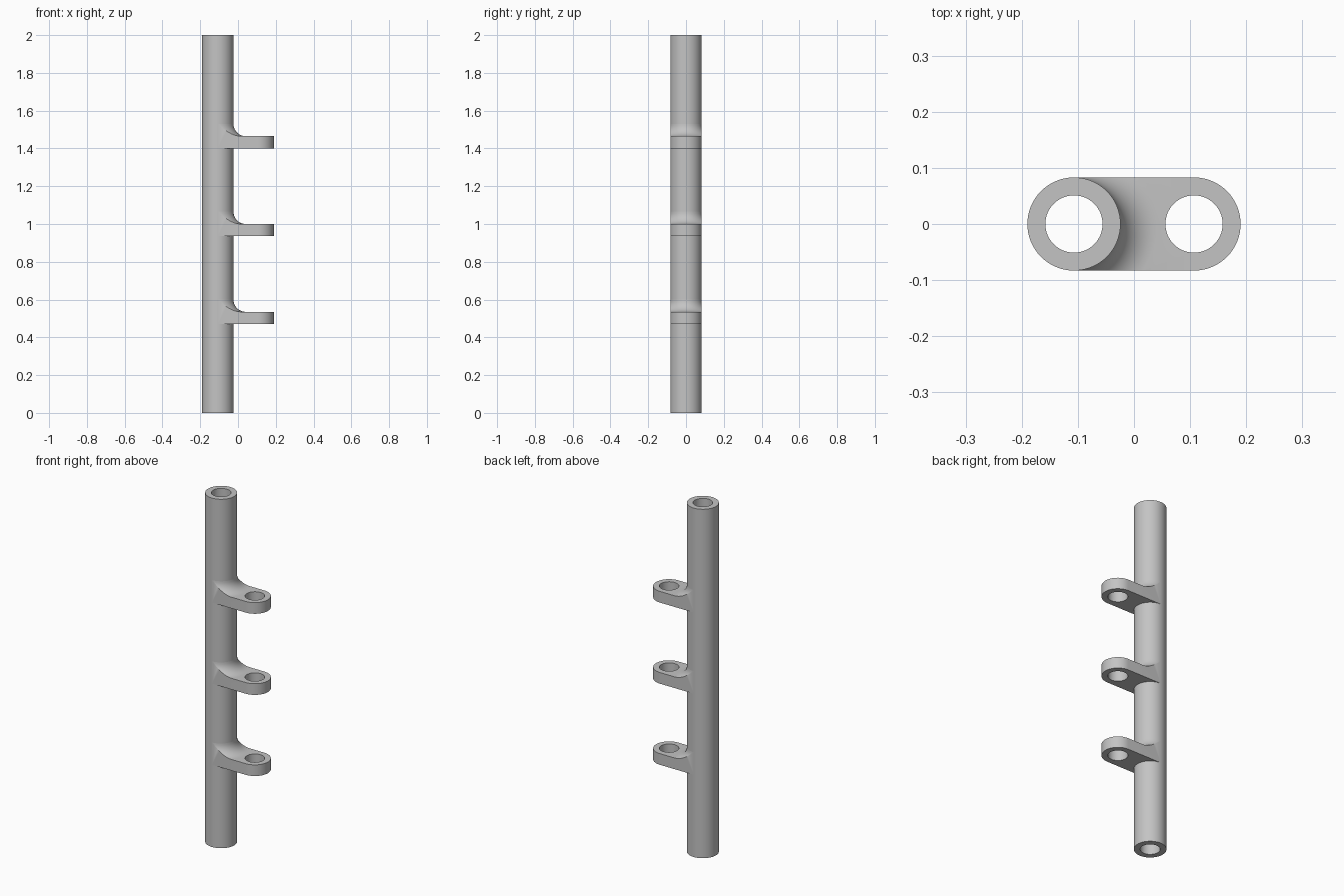
import bpy, bmesh, math

if "Cube" in bpy.data.objects:
    bpy.data.objects.remove(bpy.data.objects["Cube"])

R_OUT, R_IN = 0.083, 0.051      # tube and lug radii, bore radius
CX = 0.107                      # tube axis at -CX, lug hole axis at +CX
FILLET, THICK = 0.065, 0.064    # fillet radius, lug thickness
N, M = 32, 10                   # segments per half circle, fillet steps

grey = bpy.data.materials.new("light_grey")
grey.diffuse_color = (0.55, 0.55, 0.55, 1)
grey.use_nodes = True
grey.node_tree.nodes["Principled BSDF"].inputs["Base Color"].default_value = grey.diffuse_color


def finish(name, bm):
    bmesh.ops.remove_doubles(bm, verts=bm.verts, dist=1e-5)
    bmesh.ops.recalc_face_normals(bm, faces=bm.faces)
    me = bpy.data.meshes.new(name)
    bm.to_mesh(me)
    bm.free()
    me.materials.append(grey)
    ob = bpy.data.objects.new(name, me)
    bpy.context.collection.objects.link(ob)
    bpy.ops.object.select_all(action='DESELECT')
    ob.select_set(True)
    bpy.context.view_layer.objects.active = ob
    bpy.ops.object.shade_smooth_by_angle(angle=math.radians(35))
    return ob


def strip(bm, a, b):
    """Quads between two equally long rows of points."""
    for i in range(len(a) - 1):
        pts = []
        for p in (a[i], a[i + 1], b[i + 1], b[i]):
            if p not in pts:
                pts.append(p)
        bm.faces.new([bm.verts.new(p) for p in pts])


def arc(cx, r, z, side=1):
    """Half circle on the +x (side 1) or -x (side -1) side, y rising."""
    out = []
    for i in range(N + 1):
        t = math.pi * (i / N - 0.5)
        out.append((cx + side * r * math.cos(t), r * math.sin(t), z))
    return out


def tube_arc(r, z):
    """Curve at distance r from the tube axis, clipped to the lug width."""
    out = []
    for i in range(N + 1):
        y = R_OUT * math.sin(math.pi * (i / N - 0.5))
        out.append((-CX + math.sqrt(max(r * r - y * y, 0)), y, z))
    return out


# Hollow upright tube
bm = bmesh.new()
for side in (1, -1):
    rows = [arc(-CX, r, z, side) for r, z in
            ((R_OUT, 0), (R_OUT, 2), (R_IN, 2), (R_IN, 0))]
    for k in range(4):
        strip(bm, rows[k], rows[(k + 1) % 4])
finish("tube", bm)


# Side lug with a bored eye and a fillet blending up the tube
def lug(name, top):
    bm = bmesh.new()
    bot = top - THICK
    rows = []
    for j in range(M + 1):
        a = math.pi / 2 * j / M
        rows.append(tube_arc(R_OUT + FILLET * (1 - math.cos(a)),
                             top + FILLET * (1 - math.sin(a))))
    for a, b in zip(rows, rows[1:]):
        strip(bm, a, b)
    base = tube_arc(R_OUT, bot)
    # top and bottom faces around the eye
    for root, z in ((rows[-1], top), (base, bot)):
        eye_near, eye_far = arc(CX, R_IN, z, -1), arc(CX, R_IN, z)
        rim = arc(CX, R_OUT, z)
        strip(bm, root, eye_near)
        strip(bm, eye_far, rim)
        for e in (0, -1):
            bm.faces.new([bm.verts.new(p) for p in (root[e], rim[e], eye_far[e])])
    # eye bore and rounded end
    for r, side in ((R_IN, 1), (R_IN, -1), (R_OUT, 1)):
        strip(bm, arc(CX, r, bot, side), arc(CX, r, top, side))
    # flat flanks under the fillet edge
    for e in (0, -1):
        pts = [row[e] for row in rows]
        pts += [arc(CX, R_OUT, top)[e], arc(CX, R_OUT, bot)[e], base[e]]
        bm.faces.new([bm.verts.new(p) for p in pts])
    finish(name, bm)


for name, top in (("lower_lug", 0.535), ("middle_lug", 1.0), ("upper_lug", 1.465)):
    lug(name, top)
